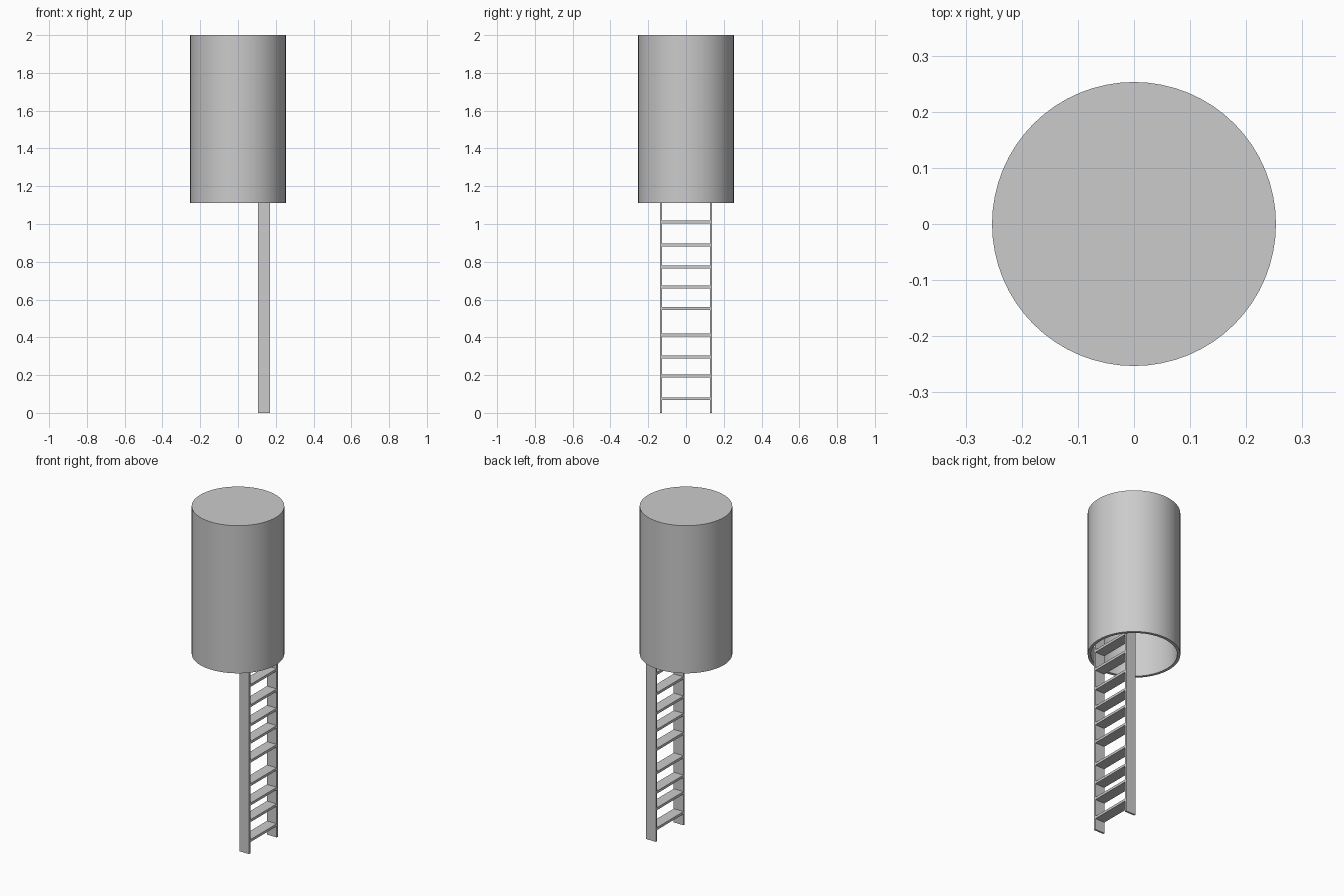
import bpy, bmesh, math

if "Cube" in bpy.data.objects:
    bpy.data.objects.remove(bpy.data.objects["Cube"])

def add_object(name, bm):
    bmesh.ops.recalc_face_normals(bm, faces=bm.faces)
    me = bpy.data.meshes.new(name)
    bm.to_mesh(me)
    bm.free()
    ob = bpy.data.objects.new(name, me)
    bpy.context.collection.objects.link(ob)
    return ob

def box(name, x0, x1, y0, y1, z0, z1):
    bm = bmesh.new()
    bmesh.ops.create_cube(bm, size=1)
    for v in bm.verts:
        v.co.x = x1 if v.co.x > 0 else x0
        v.co.y = y1 if v.co.y > 0 else y0
        v.co.z = z1 if v.co.z > 0 else z0
    return add_object(name, bm)

# Hollow shaft: closed on top, open at the bottom
R, WALL, BOTTOM, TOP, SIDES = 0.253, 0.017, 1.11, 2.0, 64
bm = bmesh.new()
rings = []
for r, z in [(R, TOP), (R, BOTTOM), (R - WALL, BOTTOM), (R - WALL, TOP - WALL)]:
    rings.append([bm.verts.new((r * math.cos(2 * math.pi * i / SIDES),
                                r * math.sin(2 * math.pi * i / SIDES), z))
                  for i in range(SIDES)])
for a, b in zip(rings, rings[1:]):
    for i in range(SIDES):
        j = (i + 1) % SIDES
        bm.faces.new((a[i], a[j], b[j], b[i]))
bm.faces.new(rings[0])
bm.faces.new(rings[-1])
shaft = add_object("shaft", bm)
bpy.context.view_layer.objects.active = shaft
shaft.select_set(True)
bpy.ops.object.shade_smooth_by_angle(angle=math.radians(30))

# Ladder rails, running up inside the shaft
X0, X1, Y, T = 0.105, 0.17, 0.137, 0.011
LADDER_TOP = TOP - WALL
for side, name in ((-1, "front_rail"), (1, "back_rail")):
    ys = sorted((side * Y, side * (Y - T)))
    box(name, X0, X1, ys[0], ys[1], 0, LADDER_TOP)

# Unevenly spaced rungs, continued inside the shaft
heights = [0.075, 0.195, 0.295, 0.412, 0.553, 0.667, 0.772, 0.888, 1.01]
heights += [1.01 + 0.115 * i for i in range(1, 9)]
for n, z in enumerate(heights, 1):
    box(f"rung_{n}", X0, X1, -(Y - T), Y - T, z - 0.0075, z + 0.0075)
